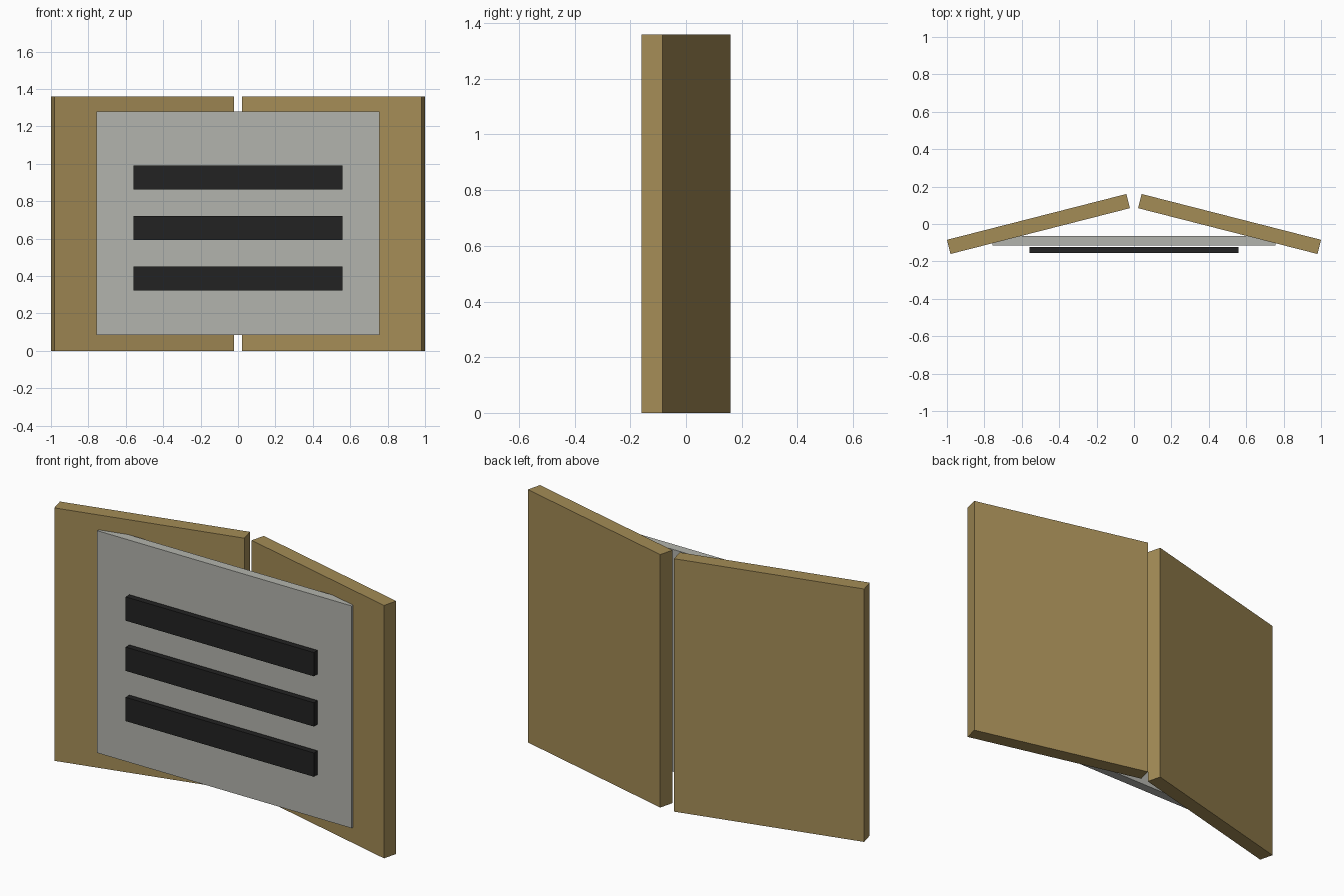
import bpy
from mathutils import Matrix, Vector

if "Cube" in bpy.data.objects:
    bpy.data.objects.remove(bpy.data.objects["Cube"])


def material(name, rgb):
    m = bpy.data.materials.new(name)
    m.diffuse_color = (*rgb, 1.0)
    m.use_nodes = True
    m.node_tree.nodes["Principled BSDF"].inputs["Base Color"].default_value = m.diffuse_color
    return m


tan = material("tan_board", (0.371, 0.262, 0.093))
grey = material("pale_grey", (0.45, 0.455, 0.418))
black = material("soft_black", (0.016, 0.016, 0.016))


def box(name, size, centre, mat, turn=0.0):
    bpy.ops.mesh.primitive_cube_add(size=1)
    ob = bpy.context.object
    ob.name = name
    # bake size into the mesh, keep place and turn on the object
    ob.data.transform(Matrix.Diagonal((*size, 1.0)))
    ob.location = Vector(centre)
    ob.rotation_euler.z = turn
    ob.data.materials.append(mat)
    return ob


# Two covers, hinged open like a shallow V
for side, label in ((-1, "left"), (1, "right")):
    box(label + "_cover", (0.99, 0.078, 1.36), (side * 0.511, 0, 0.68), tan, -side * 0.25)

# Flat sheet spanning the covers
box("sheet", (1.514, 0.05, 1.195), (0, -0.09, 0.6825), grey)

# Three dark bars floating just in front of the sheet
for i in range(3):
    box(f"bar_{i + 1}", (1.12, 0.032, 0.128), (0, -0.139, 0.388 + 0.27 * i), black)
